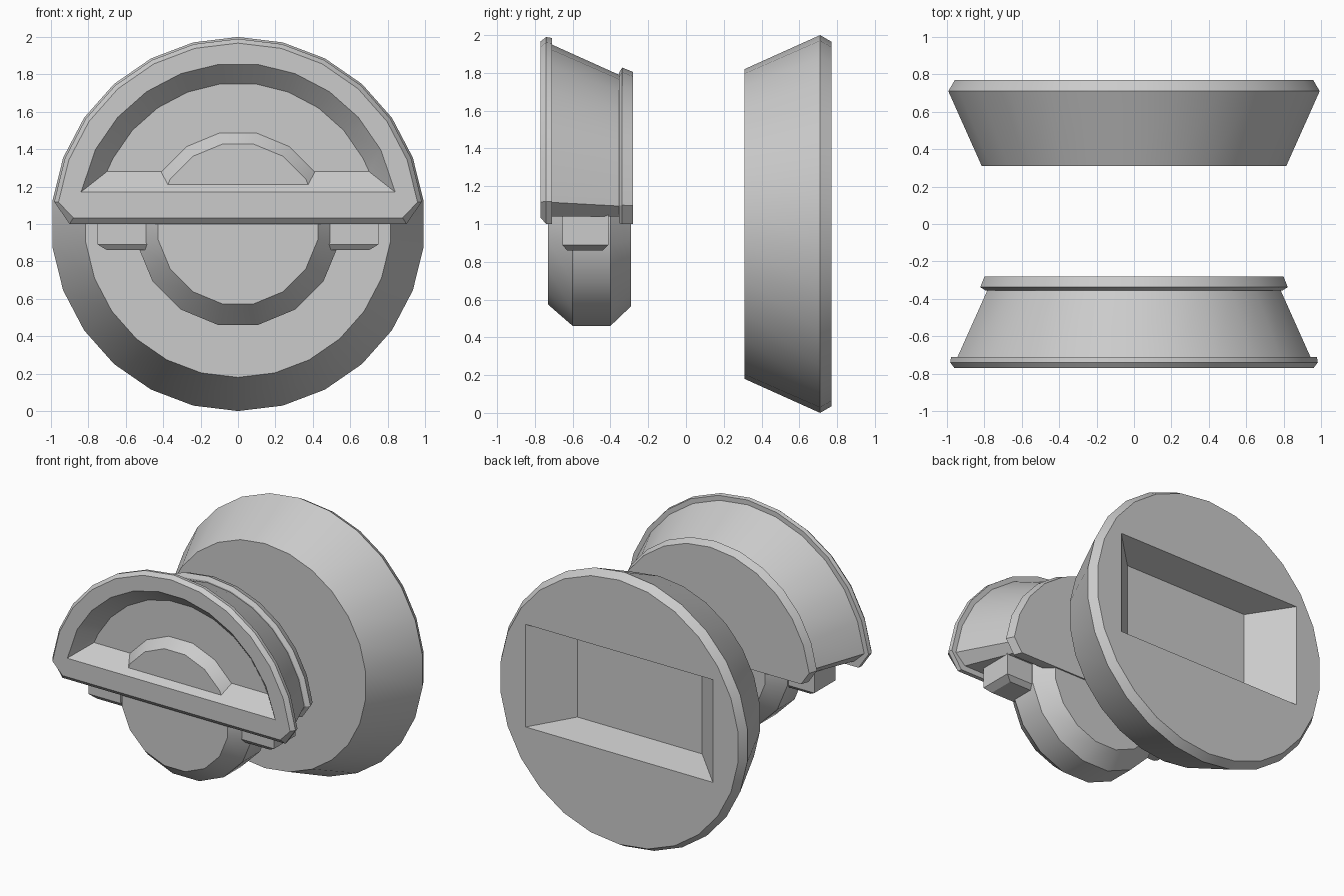
import bpy, bmesh
from math import sin, cos, pi, radians

if "Cube" in bpy.data.objects:
    bpy.data.objects.remove(bpy.data.objects["Cube"])

STEP = 2 * pi / 26      # facet angle of the large round parts
AXIS_Z = 1.0            # every round part shares this axis


def circle(r, n, offset=0.0):
    return [(r * sin((i + offset) * 2 * pi / n), AXIS_Z + r * cos((i + offset) * 2 * pi / n))
            for i in range(n)]


def d_shape(r, bottom):
    """Upper half circle with chamfered lower corners and a flat bottom."""
    arc = [(r * sin(k * STEP), AXIS_Z + r * cos(k * STEP)) for k in range(-6, 7)]
    return arc + [(0.91 * r, bottom), (-0.91 * r, bottom)]


def d_pocket(r, bottom):
    """Half circle cut off straight at the bottom."""
    arc = [(r * sin((k + 0.5) * STEP), AXIS_Z + r * cos((k + 0.5) * STEP)) for k in range(-5, 5)]
    x = (r * r - (bottom - AXIS_Z) ** 2) ** 0.5
    return arc + [(x, bottom), (-x, bottom)]


def rect(hw, hh, zc):
    return [(-hw, zc - hh), (hw, zc - hh), (hw, zc + hh), (-hw, zc + hh)]


def loft(name, sections):
    """Closed solid through (y, outline) sections."""
    bm = bmesh.new()
    rings = [[bm.verts.new((x, y, z)) for x, z in pts] for y, pts in sections]
    n = len(rings[0])
    for a, b in zip(rings, rings[1:]):
        for i in range(n):
            j = (i + 1) % n
            bm.faces.new((a[i], a[j], b[j], b[i]))
    bm.faces.new(rings[0])
    bm.faces.new(rings[-1])
    bmesh.ops.recalc_face_normals(bm, faces=bm.faces)
    mesh = bpy.data.meshes.new(name)
    bm.to_mesh(mesh)
    bm.free()
    ob = bpy.data.objects.new(name, mesh)
    bpy.context.collection.objects.link(ob)
    return ob


def activate(ob):
    bpy.ops.object.select_all(action='DESELECT')
    ob.select_set(True)
    bpy.context.view_layer.objects.active = ob


def carve(ob, cutter):
    mod = ob.modifiers.new("pocket", 'BOOLEAN')
    mod.operation = 'DIFFERENCE'
    mod.solver = 'EXACT'
    mod.object = cutter
    activate(ob)
    bpy.ops.object.modifier_apply(modifier=mod.name)
    bpy.data.objects.remove(cutter)


# Large rear disc with a rectangular tapered pocket in its back
disc = loft("rear_disc", [(y, circle(r, 26)) for y, r in
                          [(0.31, 0.82), (0.71, 1.0), (0.77, 0.965)]])
carve(disc, loft("disc_cutter", [(0.533, rect(0.504, 0.325, 1.065)),
                                 (0.80, rect(0.788, 0.381, 1.065))]))

# Half-round front housing: front flange, tapered body, rear flange
housing = loft("front_housing", [(y, d_shape(r, b)) for y, r, b in
                                 [(-0.77, 0.967, 1.033), (-0.74, 0.99, 1.0), (-0.71, 0.985, 1.0),
                                  (-0.71, 0.95, 1.04), (-0.355, 0.79, 1.04),
                                  (-0.355, 0.80, 1.005), (-0.338, 0.828, 1.0),
                                  (-0.28, 0.805, 1.0)]])
carve(housing, loft("housing_cutter", [(-0.79, d_pocket(0.879, 1.15)),
                                       (-0.66, d_pocket(0.755, 1.28))]))

# Round knob through the housing, showing below it and inside its pocket
knob = loft("knob", [(y, circle(r, 16, 0.5)) for y, r in
                     [(-0.73, 0.435), (-0.60, 0.55), (-0.40, 0.55), (-0.29, 0.443)]])

# Chamfered tabs under the housing, one per side
tabs = []
for name, s in (("tab_left", -1), ("tab_right", 1)):
    bm = bmesh.new()
    rings = []
    for z, x0, x1, y0, y1 in [(0.86, 0.42, 0.70, -0.63, -0.44),
                              (0.89, 0.40, 0.75, -0.655, -0.41),
                              (1.08, 0.40, 0.75, -0.655, -0.41)]:
        rings.append([bm.verts.new((s * x, y, z))
                      for x, y in ((x0, y0), (x1, y0), (x1, y1), (x0, y1))])
    for a, b in zip(rings, rings[1:]):
        for i in range(4):
            j = (i + 1) % 4
            bm.faces.new((a[i], a[j], b[j], b[i]))
    bm.faces.new(rings[0])
    bm.faces.new(rings[-1])
    bmesh.ops.recalc_face_normals(bm, faces=bm.faces)
    mesh = bpy.data.meshes.new(name)
    bm.to_mesh(mesh)
    bm.free()
    tab = bpy.data.objects.new(name, mesh)
    bpy.context.collection.objects.link(tab)
    tabs.append(tab)

for ob in (disc, housing, knob):
    activate(ob)
    bpy.ops.object.shade_smooth_by_angle(angle=radians(25))
